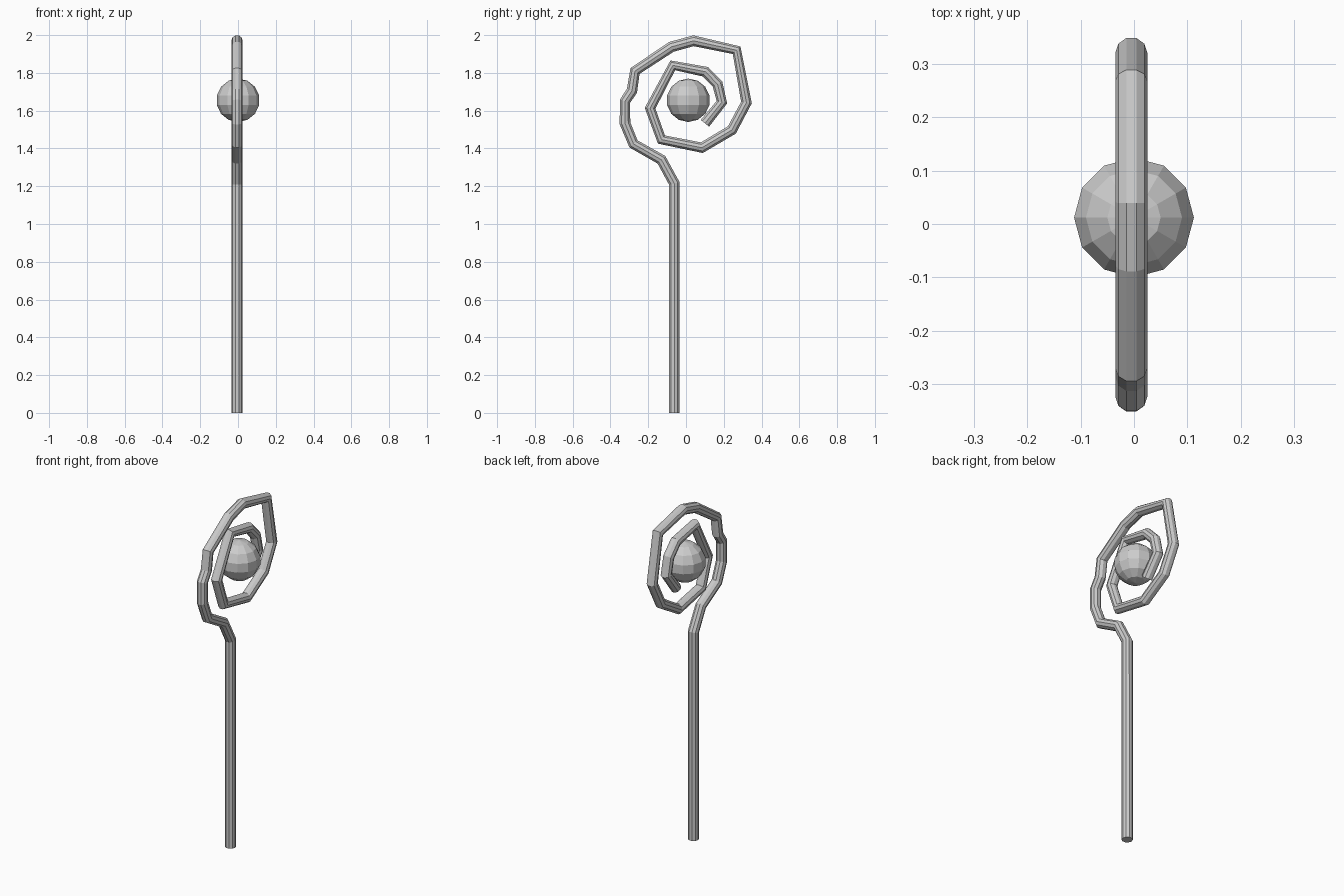
import bpy

if "Cube" in bpy.data.objects:
    bpy.data.objects.remove(bpy.data.objects["Cube"])

# Staff: straight pole that curls into a spiral, in the y-z plane
path = [(-.062, 0), (-.062, 1.215), (-.13, 1.34), (-.278, 1.424),
        (-.323, 1.533), (-.323, 1.65), (-.286, 1.705), (-.27, 1.81),
        (-.077, 1.938), (.04, 1.97), (.268, 1.92), (.32, 1.643),
        (.243, 1.498), (.084, 1.404), (-.13, 1.447), (-.19, 1.613),
        (-.07, 1.84), (.103, 1.806), (.167, 1.74), (.19, 1.645), (.10, 1.533)]
curve = bpy.data.curves.new("staff", 'CURVE')
curve.dimensions = '3D'
curve.bevel_depth = .03
curve.bevel_resolution = 3
curve.use_fill_caps = True
spline = curve.splines.new('POLY')
spline.points.add(len(path) - 1)
for p, (y, z) in zip(spline.points, path):
    p.co = (-.005, y, z, 1)
spline.use_smooth = False
staff = bpy.data.objects.new("staff", curve)
bpy.context.collection.objects.link(staff)

# Convert to a mesh
bpy.context.view_layer.objects.active = staff
staff.select_set(True)
bpy.ops.object.convert(target='MESH')

# Orb floating in the spiral
bpy.ops.mesh.primitive_uv_sphere_add(segments=12, ring_count=7, radius=.115,
                                     location=(0, .012, 1.655))
bpy.context.object.name = "orb"
